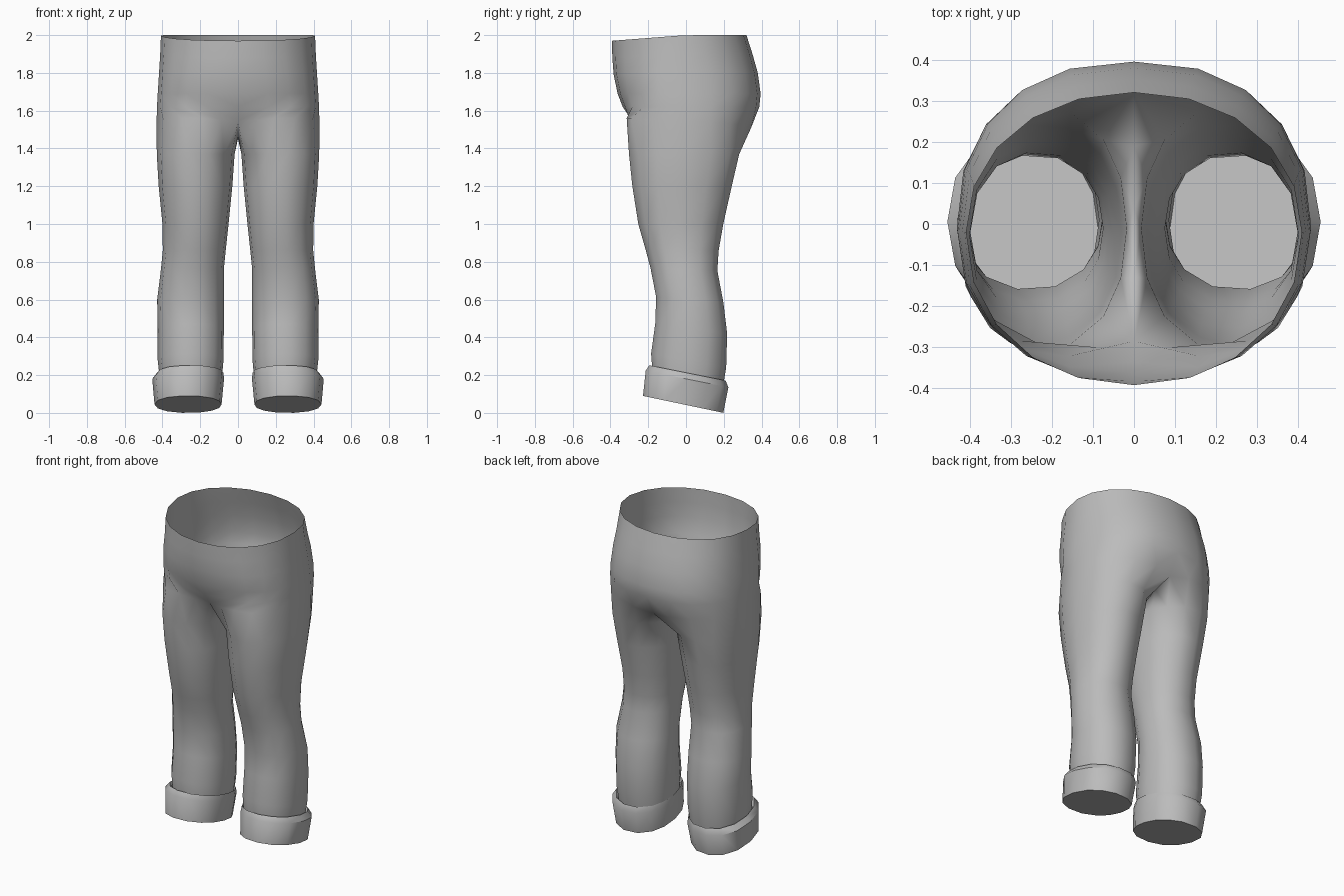
import bpy, bmesh, math

if "Cube" in bpy.data.objects:
    bpy.data.objects.remove(bpy.data.objects["Cube"])

grey = bpy.data.materials.new("grey cloth")
grey.diffuse_color = (0.5, 0.5, 0.5, 1)
grey.use_nodes = True
grey.node_tree.nodes["Principled BSDF"].inputs["Base Color"].default_value = grey.diffuse_color


def spow(v, p):
    return math.copysign(abs(v) ** p, v)


def section(angles, x0, x1, y0, y1, p, yc=None):
    """Rounded outline; angle 0 is the front, 90 the outer side."""
    cx, rx = (x0 + x1) / 2, (x1 - x0) / 2
    yc = (y0 + y1) / 2 if yc is None else yc
    pts = []
    for a in angles:
        s, c = math.sin(math.radians(a)), math.cos(math.radians(a))
        depth = yc - y0 if c > 0 else y1 - yc
        pts.append((cx + rx * spow(s, p), yc - depth * spow(c, p)))
    return pts


def bridge(bm, upper, lower, closed):
    n = len(upper)
    for k in range(n if closed else n - 1):
        j = (k + 1) % n
        bm.faces.new((lower[k], lower[j], upper[j], upper[k]))


def finish(bm, name, angle):
    mesh = bpy.data.meshes.new(name)
    bm.to_mesh(mesh)
    bm.free()
    mesh.materials.append(grey)
    ob = bpy.data.objects.new(name, mesh)
    bpy.context.collection.objects.link(ob)
    bpy.ops.object.select_all(action='DESELECT')
    ob.select_set(True)
    bpy.context.view_layer.objects.active = ob
    bpy.ops.object.shade_smooth_by_angle(angle=math.radians(angle))
    mod = ob.modifiers.new("mirror", 'MIRROR')
    mod.use_clip = True
    mod.merge_threshold = 0.002


HIP = [18 * k for k in range(11)]
LEG = [-45 + 27 * k for k in range(11)] + [247.5, 270, 292.5]


def leg_ring(bm, z, x0, x1, y0, y1, tilt, p=0.92):
    return [bm.verts.new((x, y, z + tilt * y))
            for x, y in section(LEG, x0, x1, y0, y1, p)]


# trousers: open half arcs from the waist down to the hips
bm = bmesh.new()
rows = []
for z, w, y0, y1, p, dip in [
        (2.0, 0.408, -0.392, 0.32, 0.95, 0.03),
        (1.9, 0.412, -0.390, 0.352, 0.93, 0.02),
        (1.8, 0.418, -0.383, 0.380, 0.88, 0.01),
        (1.69, 0.425, -0.362, 0.395, 0.85, 0.0),
        (1.62, 0.429, -0.335, 0.388, 0.83, 0.0)]:
    rows.append([bm.verts.new((max(x, 0) if 0 < k < 10 else 0, y,
                               z - dip * max(0, min(1, -y / 0.39))))
                 for k, (x, y) in enumerate(section(HIP, -w, w, y0, y1, p, -0.02))])

# crotch line: outer arc plus the inner saddle on the centre plane
outer = [(0, -0.285, 1.545), (0.09, -0.30, 1.55), (0.19, -0.314, 1.56),
         (0.30, -0.29, 1.56), (0.395, -0.18, 1.55), (0.431, -0.01, 1.54),
         (0.415, 0.13, 1.54), (0.36, 0.235, 1.53), (0.25, 0.315, 1.52),
         (0.12, 0.345, 1.51), (0, 0.32, 1.49)]
saddle = [(0, 0.19, 1.458), (0, 0.04, 1.452), (0, -0.13, 1.47)]
hip_arc = [bm.verts.new(c) for c in outer]
rows.append(hip_arc)
for a, b in zip(rows, rows[1:]):
    bridge(bm, a, b, False)

# leg tube, ending tucked inside the cuff
ring = hip_arc + [bm.verts.new(c) for c in saddle]
for r in [(1.37, 0.018, 0.430, -0.305, 0.285, 0),
          (1.20, 0.030, 0.420, -0.287, 0.245, 0),
          (1.00, 0.050, 0.400, -0.255, 0.200, 0),
          (0.86, 0.065, 0.398, -0.215, 0.175, 0),
          (0.76, 0.075, 0.408, -0.190, 0.168, -0.04),
          (0.60, 0.075, 0.428, -0.160, 0.200, -0.08),
          (0.45, 0.075, 0.425, -0.165, 0.220, -0.14),
          (0.28, 0.077, 0.425, -0.187, 0.215, -0.18),
          (0.19, 0.085, 0.415, -0.180, 0.200, -0.2)]:
    low = leg_ring(bm, *r)
    bridge(bm, ring, low, True)
    ring = low
finish(bm, "trousers", 75)

# turned-up cuffs with a closed sole
bm = bmesh.new()
ring = None
for r in [(0.195, 0.085, 0.418, -0.183, 0.203, -0.2),
          (0.213, 0.077, 0.430, -0.197, 0.212, -0.2),
          (0.180, 0.074, 0.454, -0.216, 0.227, -0.2),
          (0.042, 0.087, 0.442, -0.230, 0.200, -0.21)]:
    low = leg_ring(bm, *r)
    if ring:
        bridge(bm, ring, low, True)
    ring = low
bm.faces.new(ring[::-1])
finish(bm, "cuffs", 40)
